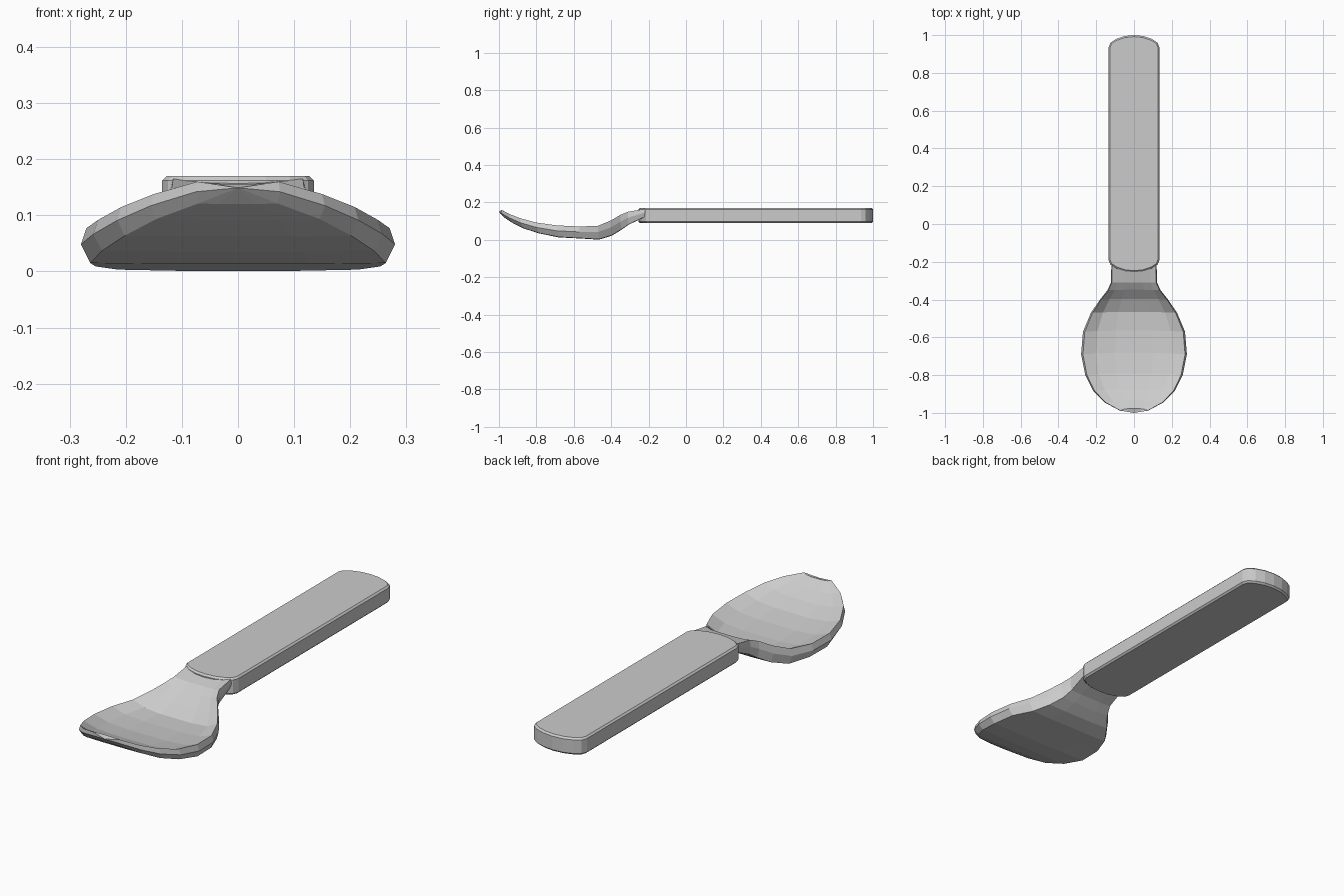
import bpy, bmesh, math

if "Cube" in bpy.data.objects:
    bpy.data.objects.remove(bpy.data.objects["Cube"])


def make_object(name, bm):
    bmesh.ops.recalc_face_normals(bm, faces=bm.faces)
    mesh = bpy.data.meshes.new(name)
    bm.to_mesh(mesh)
    bm.free()
    obj = bpy.data.objects.new(name, mesh)
    bpy.context.collection.objects.link(obj)
    return obj


# Handle: rounded-end outline, extruded and lightly bevelled
half = [(0.0, 1.0), (0.05, 0.995), (0.095, 0.98), (0.125, 0.96), (0.135, 0.935)]
end = half + [(x, -0.255 + (1.0 - y)) for x, y in reversed(half)]
outline = end + [(-x, y) for x, y in reversed(end) if x > 0]
bm = bmesh.new()
face = bm.faces.new([bm.verts.new((x, y, 0.09)) for x, y in outline])
ext = bmesh.ops.extrude_face_region(bm, geom=[face])
bmesh.ops.translate(bm, vec=(0, 0, 0.08),
                    verts=[v for v in ext["geom"] if isinstance(v, bmesh.types.BMVert)])
handle = make_object("handle", bm)
bev = handle.modifiers.new("edge_bevel", "BEVEL")
bev.width = 0.008
bev.segments = 1
bev.angle_limit = math.radians(50)

# Bowl and neck: stations of (y, half width, underside z, rim z, dish depth)
stations = [
    (-0.988, 0.075, 0.120, 0.160, 0.004),
    (-0.945, 0.155, 0.092, 0.138, 0.016),
    (-0.885, 0.215, 0.062, 0.115, 0.024),
    (-0.800, 0.258, 0.035, 0.092, 0.029),
    (-0.690, 0.280, 0.013, 0.077, 0.031),
    (-0.570, 0.270, 0.007, 0.071, 0.031),
    (-0.470, 0.228, 0.001, 0.075, 0.033),
    (-0.400, 0.180, 0.022, 0.104, 0.028),
    (-0.350, 0.140, 0.052, 0.134, 0.016),
    (-0.310, 0.122, 0.080, 0.150, 0.006),
    (-0.220, 0.120, 0.122, 0.165, 0.000),
]
# Cross-section: (fraction of width, height from underside to rim, dish share, length scale)
right = [(0.45, 0, 0, 0.98), (0.94, 0.03, 0, 0.98), (1.0, 0.55, 0, 1.0),
         (0.965, 1, 0, 1.0), (0.72, 1, 0.75, 0.99), (0.36, 1, 1, 0.985)]
section = right + [(-f, h, d, k) for f, h, d, k in reversed(right)]
bm = bmesh.new()
rings = []
for y, w, zb, zt, dish in stations:
    rings.append([bm.verts.new((f * w, -0.22 + (y + 0.22) * k,
                                zb + (zt - zb) * h - dish * d))
                  for f, h, d, k in section])
n = len(section)
for a, b in zip(rings, rings[1:]):
    for i in range(n):
        j = (i + 1) % n
        bm.faces.new((a[i], a[j], b[j], b[i]))
# Rounded tip: split the cap along a leading edge
m = len(right)
lead = bm.verts.new((0, -1.0, 0.149))
for i in range(n):
    j = (i + 1) % n
    bm.faces.new((rings[0][i], rings[0][j], lead))
bm.faces.new(rings[-1])
make_object("spoon_bowl", bm)
